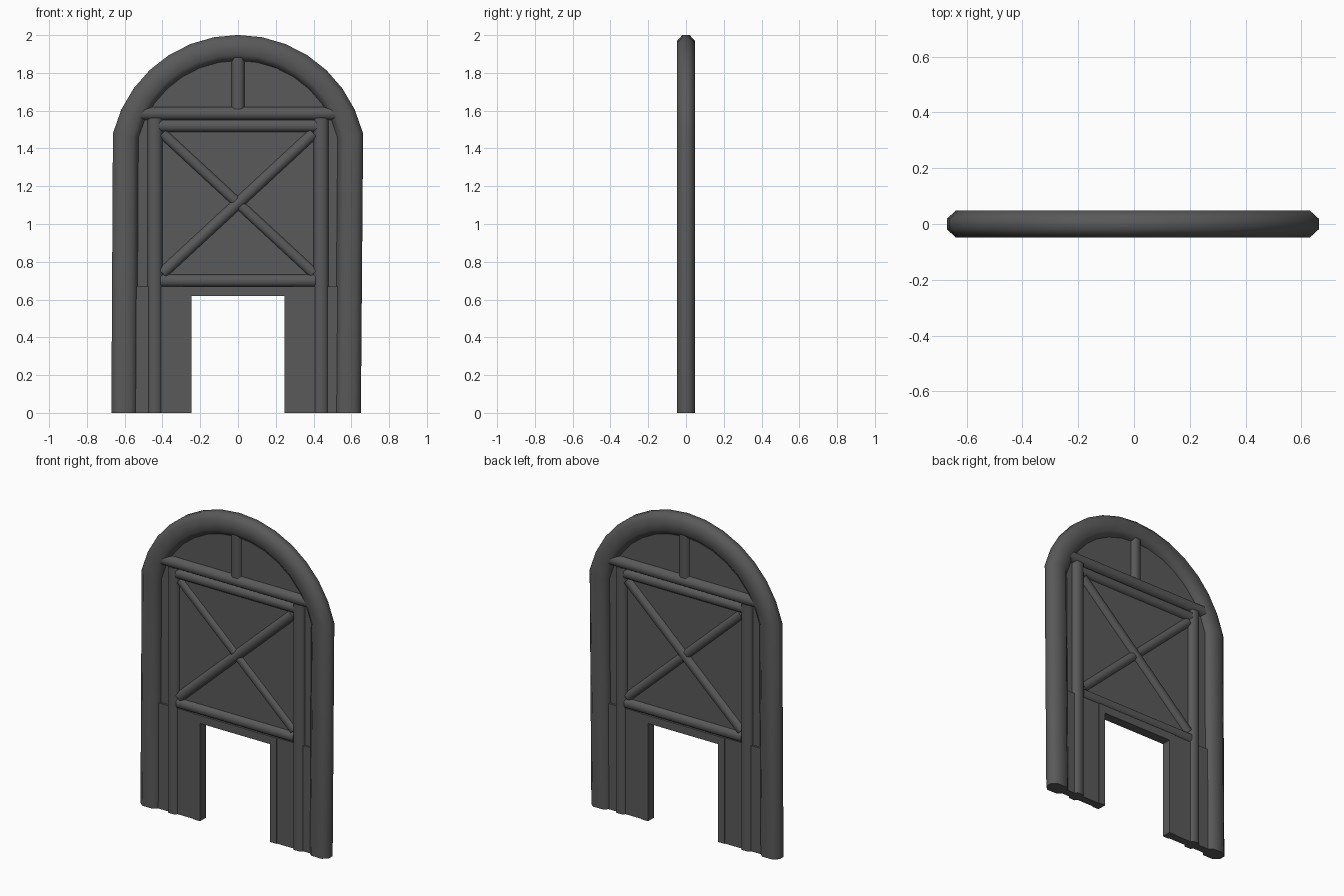
import bpy, bmesh, math
from mathutils import Vector

if "Cube" in bpy.data.objects:
    bpy.data.objects.remove(bpy.data.objects["Cube"])

dark = bpy.data.materials.new("dark_iron")
dark.diffuse_color = (0.1, 0.1, 0.1, 1)
dark.use_nodes = True
dark.node_tree.nodes["Principled BSDF"].inputs["Base Color"].default_value = dark.diffuse_color


def finish(name, bm, smooth=True):
    bmesh.ops.recalc_face_normals(bm, faces=bm.faces)
    me = bpy.data.meshes.new(name)
    bm.to_mesh(me)
    bm.free()
    me.materials.append(dark)
    ob = bpy.data.objects.new(name, me)
    bpy.context.collection.objects.link(ob)
    if smooth:
        bpy.ops.object.select_all(action='DESELECT')
        ob.select_set(True)
        bpy.context.view_layer.objects.active = ob
        bpy.ops.object.shade_smooth_by_angle(angle=math.radians(60))
    return ob


def sweep(name, path, w, d):
    """Octagonal bar of width w and depth d along an x-z path with mitred joints."""
    pts = [Vector(p) for p in path]
    sec = [(.5, .2), (.27, .5), (-.27, .5), (-.5, .2),
           (-.5, -.2), (-.27, -.5), (.27, -.5), (.5, -.2)]
    bm = bmesh.new()
    rings = []
    for i, p in enumerate(pts):
        a = (p - pts[max(i - 1, 0)]).normalized()
        b = (pts[min(i + 1, len(pts) - 1)] - p).normalized()
        t = (a + b).normalized()
        k = 1 / max(t.dot(a), t.dot(b))
        n = Vector((-t.y, t.x)) * k
        rings.append([bm.verts.new((p.x + n.x * s * w, q * d, p.y + n.y * s * w))
                      for s, q in sec])
    for r, s in zip(rings, rings[1:]):
        for j in range(8):
            bm.faces.new((r[j], r[(j + 1) % 8], s[(j + 1) % 8], s[j]))
    bm.faces.new(rings[0])
    bm.faces.new(rings[-1])
    return finish(name, bm)


def plate(name, outline, d):
    bm = bmesh.new()
    f = bm.faces.new([bm.verts.new((x, -d / 2, z)) for x, z in outline])
    ext = bmesh.ops.extrude_face_region(bm, geom=[f])
    bmesh.ops.translate(bm, vec=(0, d, 0),
                        verts=[v for v in ext['geom'] if isinstance(v, bmesh.types.BMVert)])
    return finish(name, bm, False)


def box(name, x0, x1, z0, z1, d):
    return plate(name, [(x0, z0), (x1, z0), (x1, z1), (x0, z1)], d)


# rounded outer arch, right foot leaning slightly inward
arc = [(r * math.cos(a), 1.32 + r * math.sin(a)) for r in [0.613]
       for a in [math.radians(14 + 152 * i / 14) for i in range(15)]]
sweep("outer_arch", [(0.583, 0)] + arc + [(-0.603, 0)], 0.135, 0.095)

# thin backing panel behind the beams
plate("upper_panel", [(-0.59, 0.65), (0.59, 0.65)] + arc, 0.025)

# thicker lower panels beside the opening, with door trim
for side, s in (("left", -1), ("right", 1)):
    box(side + "_lower_panel", *sorted((s * 0.28, s * 0.57)), 0, 0.67, 0.05)
    box(side + "_door_trim", *sorted((s * 0.245, s * 0.29)), 0, 0.665, 0.06)
    sweep(side + "_post", [(s * 0.44, 0), (s * 0.44, 1.56)], 0.08, 0.08)
box("door_lintel", -0.29, 0.29, 0.62, 0.67, 0.06)
box("panel_bottom_edge", -0.5, 0.5, 0.65, 0.67, 0.05)

# horizontal beams and short top post
sweep("upper_crossbeam", [(-0.525, 1.585), (0.525, 1.585)], 0.07, 0.09)
sweep("frame_top_beam", [(-0.44, 1.52), (0.44, 1.52)], 0.065, 0.07)
sweep("frame_bottom_beam", [(-0.41, 0.7), (0.41, 0.7)], 0.065, 0.07)
sweep("top_post", [(0, 1.6), (0, 1.9)], 0.07, 0.07)

# diagonal braces, one passing over the other
sweep("brace_over", [(-0.40, 0.74), (0.40, 1.48)], 0.06, 0.07)
sweep("brace_under", [(-0.40, 1.48), (0.40, 0.74)], 0.055, 0.058)
